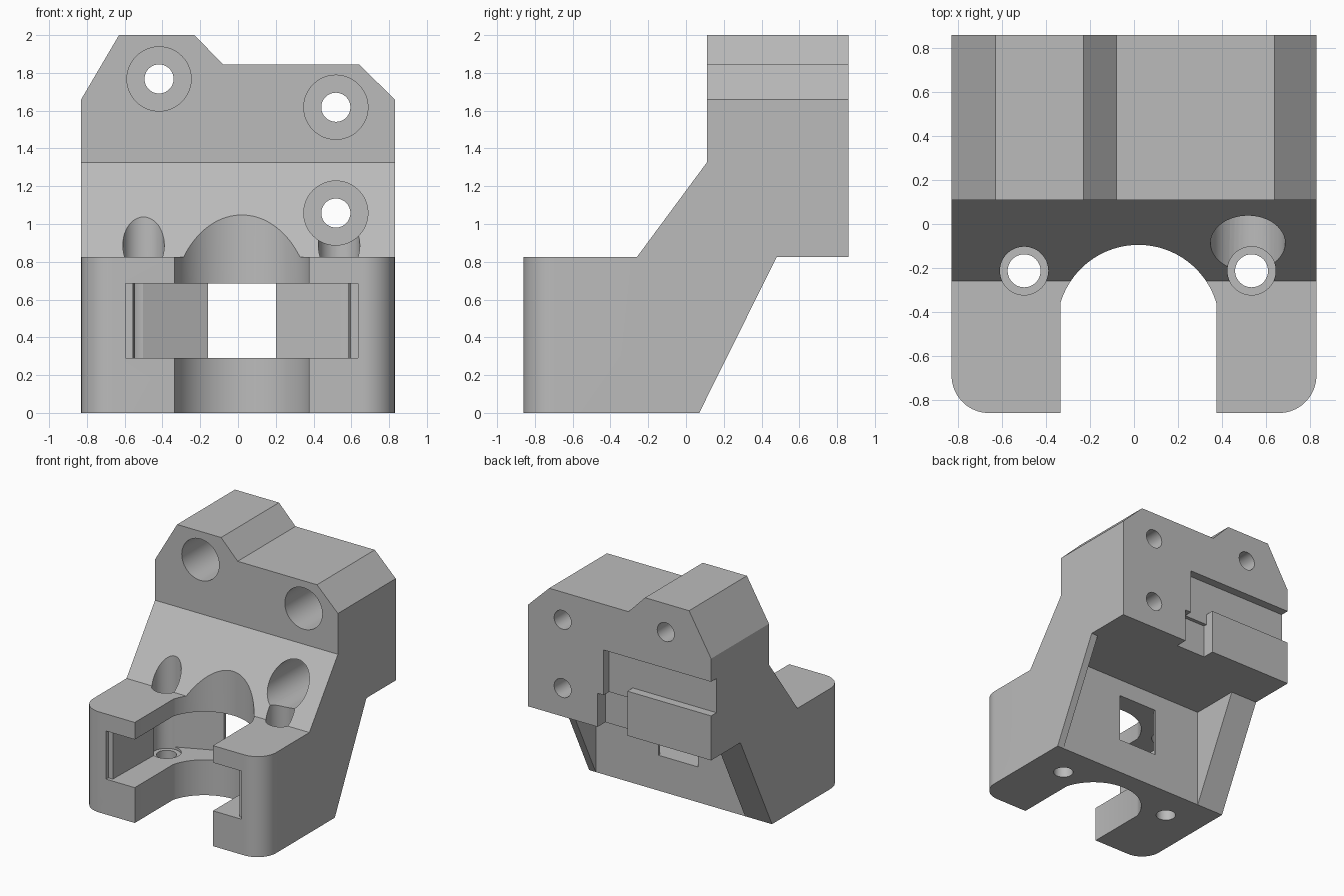
import bpy, bmesh, math
from mathutils import Vector

if "Cube" in bpy.data.objects:
    bpy.data.objects.remove(bpy.data.objects["Cube"])

grey = bpy.data.materials.new("plain grey")
grey.use_nodes = True
grey.diffuse_color = (0.5, 0.5, 0.5, 1)
grey.node_tree.nodes["Principled BSDF"].inputs["Base Color"].default_value = (0.5, 0.5, 0.5, 1)


def prism(name, points, axis, lo, hi):
    """Extrude a closed 2D profile along x (y,z), y (x,z) or z (x,y)."""
    place = {"x": lambda a, b, t: (t, a, b),
             "y": lambda a, b, t: (a, t, b),
             "z": lambda a, b, t: (a, b, t)}[axis]
    bm = bmesh.new()
    face = bm.faces.new([bm.verts.new(place(a, b, lo)) for a, b in points])
    out = bmesh.ops.extrude_face_region(bm, geom=[face])
    top = [v for v in out["geom"] if isinstance(v, bmesh.types.BMVert)]
    bmesh.ops.translate(bm, verts=top, vec=Vector(place(0, 0, hi - lo)))
    bmesh.ops.recalc_face_normals(bm, faces=bm.faces)
    mesh = bpy.data.meshes.new(name)
    bm.to_mesh(mesh)
    bm.free()
    mesh.materials.append(grey)
    obj = bpy.data.objects.new(name, mesh)
    bpy.context.collection.objects.link(obj)
    return obj


def arc(cx, cy, r, start, end, n):
    return [(cx + r * math.cos(math.radians(start + (end - start) * i / n)),
             cy + r * math.sin(math.radians(start + (end - start) * i / n)))
            for i in range(n + 1)]


def drill(name, cx, cy, r, axis, lo, hi, n=48):
    return prism(name, arc(cx, cy, r, 0, 360, n)[:-1], axis, lo, hi)


def box(name, x0, x1, y0, y1, z0, z1):
    return prism(name, [(x0, y0), (x1, y0), (x1, y1), (x0, y1)], "z", z0, z1)


# Body: side profile trimmed by the front outline and the rounded plan
side = [(-.86, 0), (.07, 0), (.48, .825), (.86, .825), (.86, 2), (.11, 2),
        (.11, 1.325), (-.26, .825), (-.86, .825)]
body = prism("bracket_body", side, "x", -1, 1)
outline = [(-.83, -.1), (.83, -.1), (.83, 1.66), (.64, 1.845), (-.08, 1.845),
           (-.23, 2.0), (-.23, 2.1), (-.63, 2.1), (-.63, 2.0), (-.83, 1.66)]
plan = (arc(-.66, -.69, .17, 180, 270, 16) + arc(.66, -.69, .17, 270, 360, 16)
        + [(.83, 1), (-.83, 1)])
tools = [(prism("front_outline", outline, "y", -1, 1), "INTERSECT"),
         (prism("plan_outline", plan, "z", -.2, 2.2), "INTERSECT")]
cuts = []

# Round-ended open slot between the prongs
mid = .02
half_angle = math.degrees(math.acos(.355 / .37))
slot = arc(mid, -.465, .37, half_angle, 180 - half_angle, 48)
cuts.append(prism("throat_slot", slot + [(mid - .355, -1), (mid + .355, -1)], "z", -.1, 1.6))

# Horizontal plate slot, narrowing to the rear window
half = [(.18, .3), (.18, .05), (.56, -.12), (.575, -.83), (.615, -.83), (.615, -1)]
plate = [(mid + x, y) for x, y in half] + [(mid - x, y) for x, y in reversed(half)]
cuts.append(prism("plate_slot", plate, "z", .29, .685))

# Recess under the rear overhang, between two gussets
cuts.append(box("rear_recess", -.585, .77, .07, .7, -.1, .825))

# Shallow groove and notch in the back face
cuts.append(box("back_groove", -1, .145, .79, 1, 1.19, 1.47))
cuts.append(box("back_notch", -.07, .2, .76, 1, .7, 1.1))
cuts.append(box("back_link", -.07, .145, .79, 1, 1.05, 1.25))

# Vertical screw holes in the prongs
for i, x in enumerate((-.5, .535)):
    cuts.append(drill(f"prong_bore_{i}", x, -.213, .11, "z", .27, 1.5))
    cuts.append(drill(f"prong_hole_{i}", x, -.213, .075, "z", -.1, .5))

# Counterbored mounting holes through the upper block
for i, (x, z) in enumerate(((-.418, 1.768), (.518, 1.618), (.518, 1.058))):
    cuts.append(drill(f"mount_bore_{i}", x, z, .17, "y", -.5, .6))
    cuts.append(drill(f"mount_hole_{i}", x, z, .077, "y", .3, 1))

tools += [(c, "DIFFERENCE") for c in cuts]
for tool, operation in tools:
    mod = body.modifiers.new(tool.name, "BOOLEAN")
    mod.operation = operation
    mod.solver = "EXACT"
    mod.object = tool

# Bake the cuts, then drop the cutters
bpy.context.view_layer.update()
result = bpy.data.meshes.new_from_object(
    body.evaluated_get(bpy.context.evaluated_depsgraph_get()))
body.modifiers.clear()
body.data = result
result.name = "bracket_body"
for tool, _ in tools:
    bpy.data.objects.remove(tool)
result.materials.clear()
result.materials.append(grey)

bpy.ops.object.select_all(action="DESELECT")
body.select_set(True)
bpy.context.view_layer.objects.active = body
bpy.ops.object.shade_smooth_by_angle(angle=math.radians(20))
